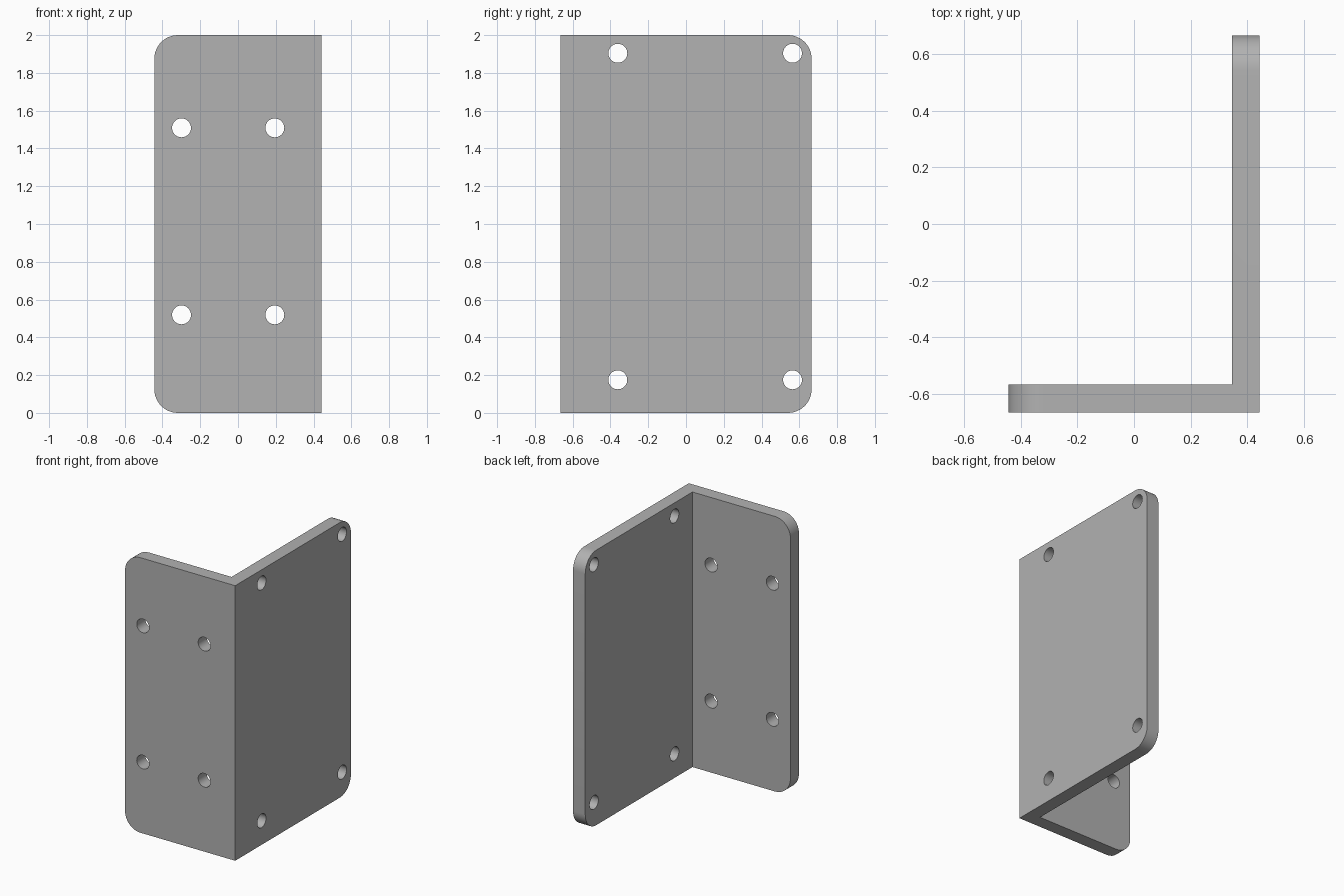
import bpy
import bmesh
import math
from mathutils import Vector

cube = bpy.data.objects.get("Cube")
if cube:
    bpy.data.objects.remove(cube, do_unlink=True)

HX, HY, HEIGHT = 0.443, 0.665, 2.0   # half width, half depth, height
THICK, CORNER, HOLE = 0.098, 0.125, 0.05

grey = bpy.data.materials.new("plain grey")
grey.use_nodes = True
colour = (0.445, 0.445, 0.445, 1)
grey.diffuse_color = colour
grey.node_tree.nodes["Principled BSDF"].inputs["Base Color"].default_value = colour


def make_object(name, bm):
    mesh = bpy.data.meshes.new(name)
    bm.normal_update()
    bm.to_mesh(mesh)
    bm.free()
    mesh.materials.append(grey)
    obj = bpy.data.objects.new(name, mesh)
    bpy.context.collection.objects.link(obj)
    return obj


# L-shaped profile, extruded upward
bm = bmesh.new()
profile = [(-HX, -HY), (HX, -HY), (HX, HY), (HX - THICK, HY),
           (HX - THICK, -HY + THICK), (-HX, -HY + THICK)]
base = bm.faces.new([bm.verts.new((x, y, 0)) for x, y in profile])
top = bmesh.ops.extrude_face_region(bm, geom=[base])["geom"]
bmesh.ops.translate(bm, vec=(0, 0, HEIGHT),
                    verts=[v for v in top if isinstance(v, bmesh.types.BMVert)])
bmesh.ops.recalc_face_normals(bm, faces=bm.faces)

# Round the free corners of both plates
ends = [e for e in bm.edges
        if all(abs(v.co.x + HX) < 0.001 for v in e.verts)
        or all(abs(v.co.y - HY) < 0.001 for v in e.verts)]
ends = [e for e in ends if abs(e.verts[0].co.z - e.verts[1].co.z) < 0.001]
bmesh.ops.bevel(bm, geom=ends, offset=CORNER, segments=12, profile=0.5,
                affect='EDGES')
bracket = make_object("angle_bracket", bm)

# Screw holes: four through each plate
holes = bmesh.new()


def add_hole(centre, axis):
    matrix = Vector(axis).to_track_quat('Z', 'Y').to_matrix().to_4x4()
    matrix.translation = centre
    bmesh.ops.create_cone(holes, cap_ends=True, segments=40, radius1=HOLE,
                          radius2=HOLE, depth=THICK * 2, matrix=matrix)


for x in (-0.299, 0.195):
    for z in (0.519, 1.509):
        add_hole((x, -HY + THICK / 2, z), (0, 1, 0))
for y in (-0.361, 0.564):
    for z in (0.175, 1.904):
        add_hole((HX - THICK / 2, y, z), (1, 0, 0))
cutter = make_object("hole_cutter", holes)
cutter.hide_render = True
cutter.hide_set(True)

# Cut the holes and apply
cut = bracket.modifiers.new("holes", 'BOOLEAN')
cut.operation = 'DIFFERENCE'
cut.solver = 'EXACT'
cut.object = cutter
bpy.ops.object.select_all(action='DESELECT')
bracket.select_set(True)
bpy.context.view_layer.objects.active = bracket
bpy.ops.object.modifier_apply(modifier=cut.name)
bpy.data.objects.remove(cutter, do_unlink=True)
bpy.ops.object.shade_smooth_by_angle(angle=math.radians(30))
